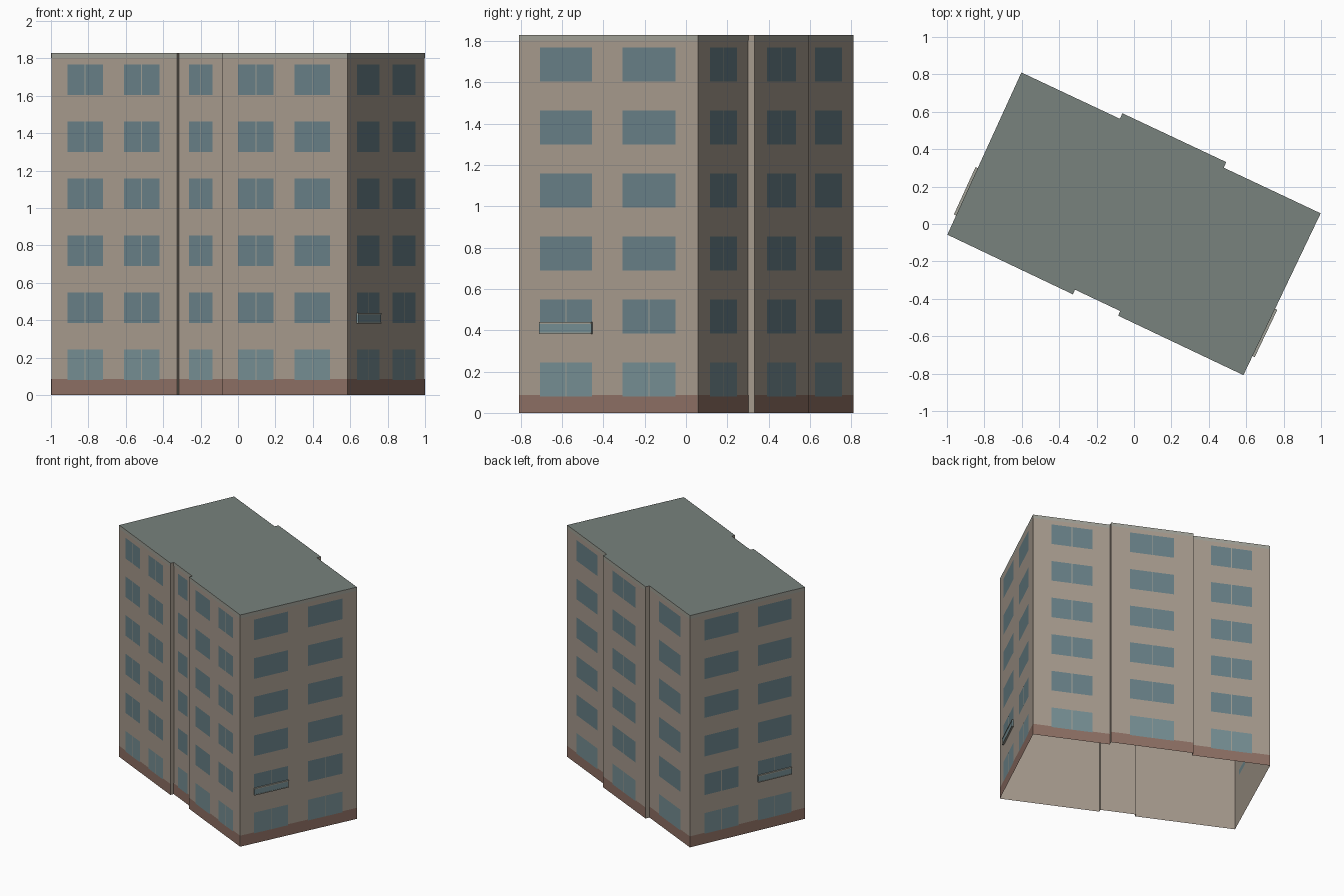
import bpy, bmesh
from mathutils import Vector

if "Cube" in bpy.data.objects:
    bpy.data.objects.remove(bpy.data.objects["Cube"])

H = 1.83            # roof height
BASE = 0.087        # plinth height
ROWS = [0.08 + 0.305 * i for i in range(6)]
WIN_H = 0.163

# Footprint, counter-clockwise from the front left corner
PLAN = [(-0.998, -0.057), (-0.327, -0.376), (-0.3155, -0.351), (-0.0735, -0.4655),
        (-0.085, -0.490), (0.585, -0.808), (0.998, 0.057), (0.480, 0.301),
        (0.493, 0.331), (-0.062, 0.592), (-0.0755, 0.5625), (-0.602, 0.810)]

# Wall start index -> window spans as fractions of the wall length
PAIR = [(0.13, 0.413), (0.58, 0.863)]
END = [(0.118, 0.41), (0.58, 0.875)]
WINDOWS = {0: PAIR, 2: [(0.23, 0.745)], 4: PAIR, 5: END,
           6: [(0.24, 0.77)], 8: [(0.23, 0.765)], 10: [(0.24, 0.767)],
           11: [(1 - b, 1 - a) for a, b in reversed(END)]}
BALCONIES = [(5, 0), (11, 1)]


def linear(c):
    c /= 255
    return c / 12.92 if c < 0.04045 else ((c + 0.055) / 1.055) ** 2.4


def material(name, rgb):
    m = bpy.data.materials.new(name)
    m.diffuse_color = [linear(c) for c in rgb] + [1]
    m.use_nodes = True
    m.node_tree.nodes["Principled BSDF"].inputs["Base Color"].default_value = m.diffuse_color
    return m


def finish(name, bm, mat):
    me = bpy.data.meshes.new(name)
    bm.to_mesh(me)
    bm.free()
    me.materials.append(mat)
    bpy.context.collection.objects.link(bpy.data.objects.new(name, me))


def wall(i):
    a = Vector((*PLAN[i], 0))
    d = Vector((*PLAN[(i + 1) % len(PLAN)], 0)) - a
    return a, d, Vector((d.y, -d.x, 0)).normalized()


def panel(bm, i, s0, s1, z0, z1, off):
    """Flat panel on wall i, between fractions s0 and s1."""
    a, d, n = wall(i)
    bm.faces.new([bm.verts.new(a + d * s + n * off + Vector((0, 0, z)))
                  for s, z in ((s0, z0), (s1, z0), (s1, z1), (s0, z1))])


def block(bm, i, s0, s1, z0, z1, o0, o1):
    """Box standing out of wall i from offset o0 to o1."""
    a, d, n = wall(i)
    v = [bm.verts.new(a + d * s + n * o + Vector((0, 0, z)))
         for o in (o0, o1) for s, z in ((s0, z0), (s1, z0), (s1, z1), (s0, z1))]
    for f in ((3, 2, 1, 0), (4, 5, 6, 7), (0, 1, 5, 4), (1, 2, 6, 5),
              (2, 3, 7, 6), (3, 0, 4, 7)):
        bm.faces.new([v[k] for k in f])


plaster = material("plaster", (167, 155, 142))
roofing = material("roofing", (120, 130, 125))
plinth = material("plinth", (142, 112, 100))
glass = material("glass", (104, 128, 135))
pale_glass = material("pale_glass", (118, 143, 148))
trim = material("trim", (160, 160, 150))

# Outer walls, open underneath
bm = bmesh.new()
for i in range(len(PLAN)):
    panel(bm, i, 0, 1, 0, H, 0)
bmesh.ops.remove_doubles(bm, verts=bm.verts, dist=1e-4)
finish("walls", bm, plaster)

# Flat roof
bm = bmesh.new()
bm.faces.new([bm.verts.new((x, y, H)) for x, y in PLAN])
finish("roof", bm, roofing)

# Plinth and roof edge bands on the main walls
base, edge = bmesh.new(), bmesh.new()
for i in WINDOWS:
    panel(base, i, 0, 1, 0, BASE, 0.001)
    panel(edge, i, 0, 1, 1.803, H, 0.001)
finish("plinth_band", base, plinth)
finish("roof_edge_band", edge, trim)

# Windows with centre mullions
ground, upper, bars = bmesh.new(), bmesh.new(), bmesh.new()
for i, spans in WINDOWS.items():
    half = 0.0025 / wall(i)[1].length
    for s0, s1 in spans:
        for r, z in enumerate(ROWS):
            panel(upper if r else ground, i, s0, s1, z, z + WIN_H, 0.002)
            if i not in (5, 11) or r < 2:
                m = (s0 + s1) / 2
                panel(bars, i, m - half, m + half, z, z + WIN_H, 0.003)
finish("ground_windows", ground, pale_glass)
finish("upper_windows", upper, glass)
finish("window_mullions", bars, trim)

# Shallow balconies on the end walls
front, rails = bmesh.new(), bmesh.new()
for i, k in BALCONIES:
    s0, s1 = WINDOWS[i][k]
    z = ROWS[1]
    block(front, i, s0, s1, z + 0.004, z + 0.045, 0.0, 0.011)
    block(rails, i, s0, s1, z + 0.045, z + 0.054, 0.0, 0.013)
    block(rails, i, s0, s1, z - 0.002, z + 0.004, 0.0, 0.013)
finish("balcony_panels", front, pale_glass)
finish("balcony_rails", rails, trim)
